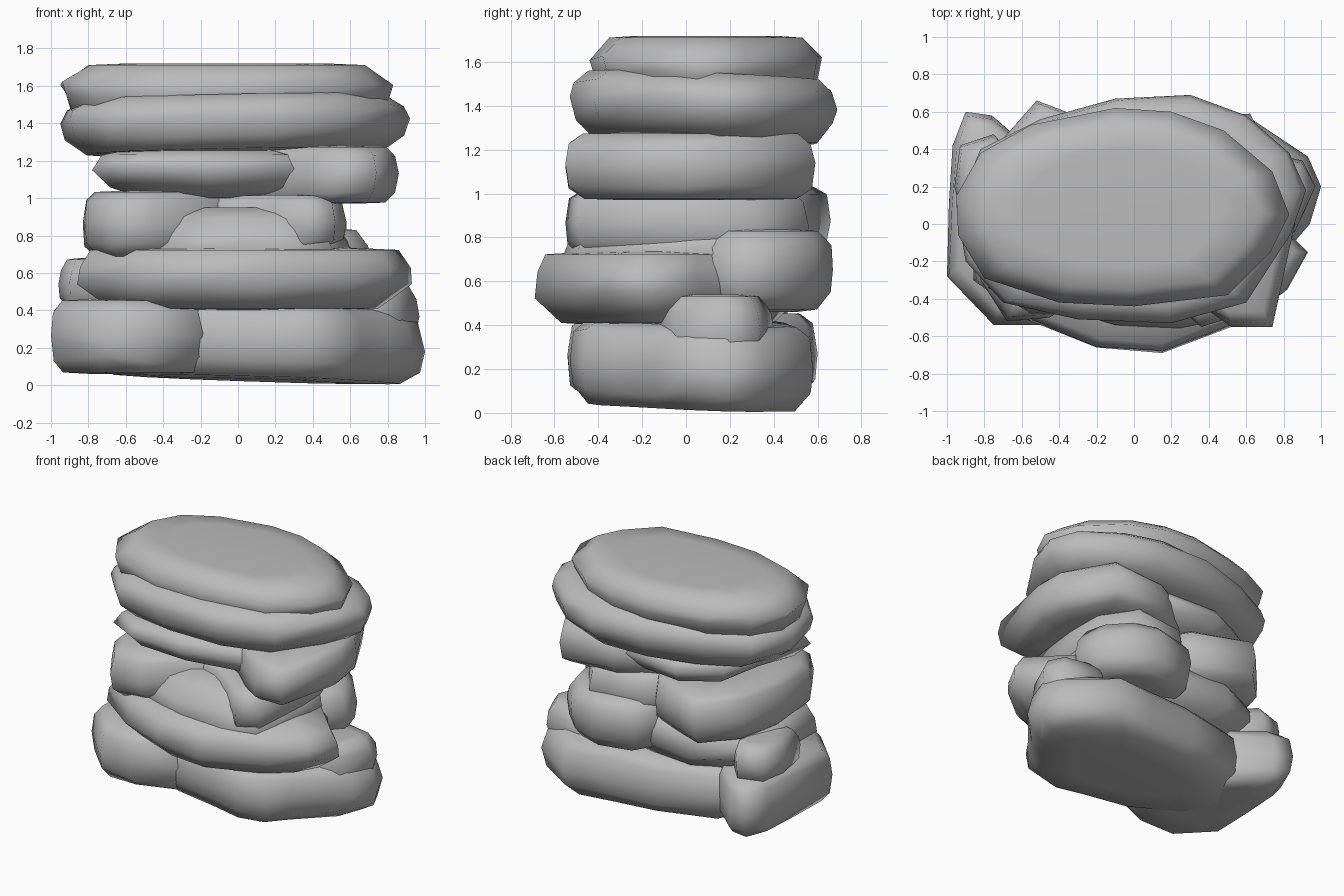
import bpy
import bmesh
import random

random.seed(4)
if "Cube" in bpy.data.objects:
    bpy.data.objects.remove(bpy.data.objects["Cube"], do_unlink=True)

# One plain stone colour
stone = bpy.data.materials.new("stone_grey")
stone.use_nodes = True
colour = (0.5, 0.5, 0.5, 1)
stone.diffuse_color = colour
stone.node_tree.nodes["Principled BSDF"].inputs["Base Color"].default_value = colour

# Side profiles: (height fraction, outline scale)
ROUNDED = [(0, .5), (.03, .78), (.2, .95), (.5, 1), (.78, .96), (.97, .8), (1, .5)]
SQUARE = [(0, .5), (.02, .85), (.2, .97), (.5, 1), (.85, .96), (.98, .86), (1, .5)]
SLAB = [(0, .5), (.03, .8), (.4, 1), (.7, .99), (.95, .92), (1, .5)]
THIN = [(0, .6), (.25, .86), (.6, 1), (.85, .92), (1, .6)]
LEDGE = [(0, .6), (.05, .95), (.25, 1), (.5, .93), (.8, .82), (1, .6)]
LOWER_CAP = [(0, .5), (.03, .85), (.3, .97), (.6, 1), (.82, .97), (1, .86)]
TOP_CAP = [(0, .6), (.05, .93), (.4, .97), (.65, 1), (.97, .83), (1, .6)]


def rock(name, outline, bottom, top, profile=ROUNDED, tilt_x=0, tilt_y=0, rough=.008):
    """Loft a lumpy slab from one plan outline and a side profile."""
    count = len(outline)
    cx = (min(p[0] for p in outline) + max(p[0] for p in outline)) / 2
    cy = (min(p[1] for p in outline) + max(p[1] for p in outline)) / 2
    bm = bmesh.new()
    rings = []
    for fraction, scale in profile:
        ring = []
        for px, py in outline:
            x = cx + (px - cx) * scale
            y = cy + (py - cy) * scale
            z = bottom + (top - bottom) * fraction + tilt_x * x + tilt_y * y
            if 0.1 < fraction < 0.9:
                z += random.uniform(-rough, rough) * 2
                if scale < 1:
                    x += random.uniform(-rough, rough)
                    y += random.uniform(-rough, rough)
            ring.append(bm.verts.new((x, y, max(z, 0))))
        rings.append(ring)
    for low, high in zip(rings, rings[1:]):
        for i in range(count):
            j = (i + 1) % count
            bm.faces.new((low[i], low[j], high[j], high[i]))
    bm.faces.new(rings[0])
    bm.faces.new(rings[-1])
    bmesh.ops.recalc_face_normals(bm, faces=bm.faces)
    for face in bm.faces:
        face.smooth = True
    mesh = bpy.data.meshes.new(name)
    bm.to_mesh(mesh)
    bm.free()
    mesh.materials.append(stone)
    obj = bpy.data.objects.new(name, mesh)
    bpy.context.collection.objects.link(obj)
    return obj


# Main base slab, leaning down towards the left rear
rock("base_slab", [
    (.66, -.33), (.82, -.14), (.94, 0), (1, .2), (.93, .36), (.6, .58), (.3, .55),
    (-.1, .52), (-.6, .4), (-.8, .1), (-.7, -.2), (-.3, -.42), (.1, -.48),
    (.35, -.53), (.56, -.47)], .03, .43, SQUARE, tilt_x=-.03, tilt_y=-.03)

# Rise at the left end of the base
rock("base_bulge", [
    (.97, .2), (.9, .34), (.6, .4), (.4, .1), (.65, -.16), (.86, -.04)], .2, .54)

# Heavy boulder forming the right end of the base
rock("base_boulder", [
    (-.9, .6), (-.76, .58), (-.55, .4), (-.4, .1), (-.2, -.15), (-.15, -.42), (-.5, -.54),
    (-.75, -.54), (-1, -.28), (-.99, .1), (-.97, .42)], .06, .46, SQUARE)

# Small stone wedged at the right
rock("right_wedge_stone", [
    (-.96, .2), (-.93, .42), (-.75, .48), (-.5, .2), (-.6, -.1), (-.9, -.05)], .4, .68)

# Wide lower slab that overhangs the front
rock("lower_slab", [
    (.93, -.15), (.72, .06), (.58, .2), (.4, .4), (0, .48), (-.4, .52),
    (-.7, .4), (-.84, .05), (-.86, -.3), (-.55, -.52), (-.2, -.66), (.15, -.69),
    (.6, -.52), (.82, -.35)], .4, .74, SLAB)

# Stone at the left rear of the lower layer
rock("rear_stone", [
    (.72, .24), (.68, .42), (.52, .6), (.3, .67), (0, .6), (-.15, .35), (.2, 0),
    (.58, .08)], .46, .84)

# Middle layer: a thick stone on the right, a sloping ledge and a core on the left
rock("middle_stone", [
    (.1, .2), (-.1, .5), (-.52, .66), (-.75, .4), (-.83, .05), (-.82, -.3),
    (-.68, -.52), (-.45, -.5), (-.25, -.36), (0, -.2)], .68, 1.04, SQUARE)
rock("middle_ledge", [
    (.6, 0), (.6, .3), (.4, .48), (-.1, .45), (-.5, .2), (-.5, -.42), (-.1, -.54),
    (.25, -.56), (.5, -.5)], .66, .95, LEDGE)
rock("middle_core", [
    (.58, 0), (.58, .3), (.4, .56), (0, .5), (-.3, .2), (-.25, -.22), (0, -.3),
    (.2, -.42), (.36, -.55), (.52, -.5)], .7, 1.02, SQUARE)

# Upper boulder with a heavy left side
rock("upper_boulder", [
    (.86, 0), (.83, .2), (.62, .59), (.2, .56), (-.1, .4), (-.1, -.15), (.2, -.3),
    (.38, -.45), (.52, -.55), (.74, -.55)], .97, 1.28, SQUARE)

# Thin wedge filling the right of that layer
rock("upper_wedge", [
    (.3, .5), (-.3, .56), (-.6, .4), (-.7, 0), (-.78, -.34), (-.55, -.48),
    (-.15, -.47), (.3, -.38), (.5, 0)], 1, 1.27, THIN)

# Lower half of the capstone
rock("lower_cap", [
    (.84, -.05), (.92, .18), (.83, .38), (.6, .58), (.3, .69), (-.1, .67), (-.5, .56),
    (-.82, .4), (-.95, .1), (-.9, -.2), (-.7, -.42), (-.3, -.51), (.2, -.53),
    (.6, -.42)], 1.24, 1.54, LOWER_CAP, tilt_x=.02, tilt_y=-.04)

# Flat-topped capstone
rock("top_cap", [
    (.83, .05), (.74, .28), (.48, .5), (.2, .6), (-.1, .62), (-.55, .53), (-.82, .38),
    (-.95, .15), (-.94, -.06), (-.8, -.29), (-.4, -.42), (0, -.44), (.5, -.38),
    (.73, -.15)], 1.43, 1.72, TOP_CAP)
